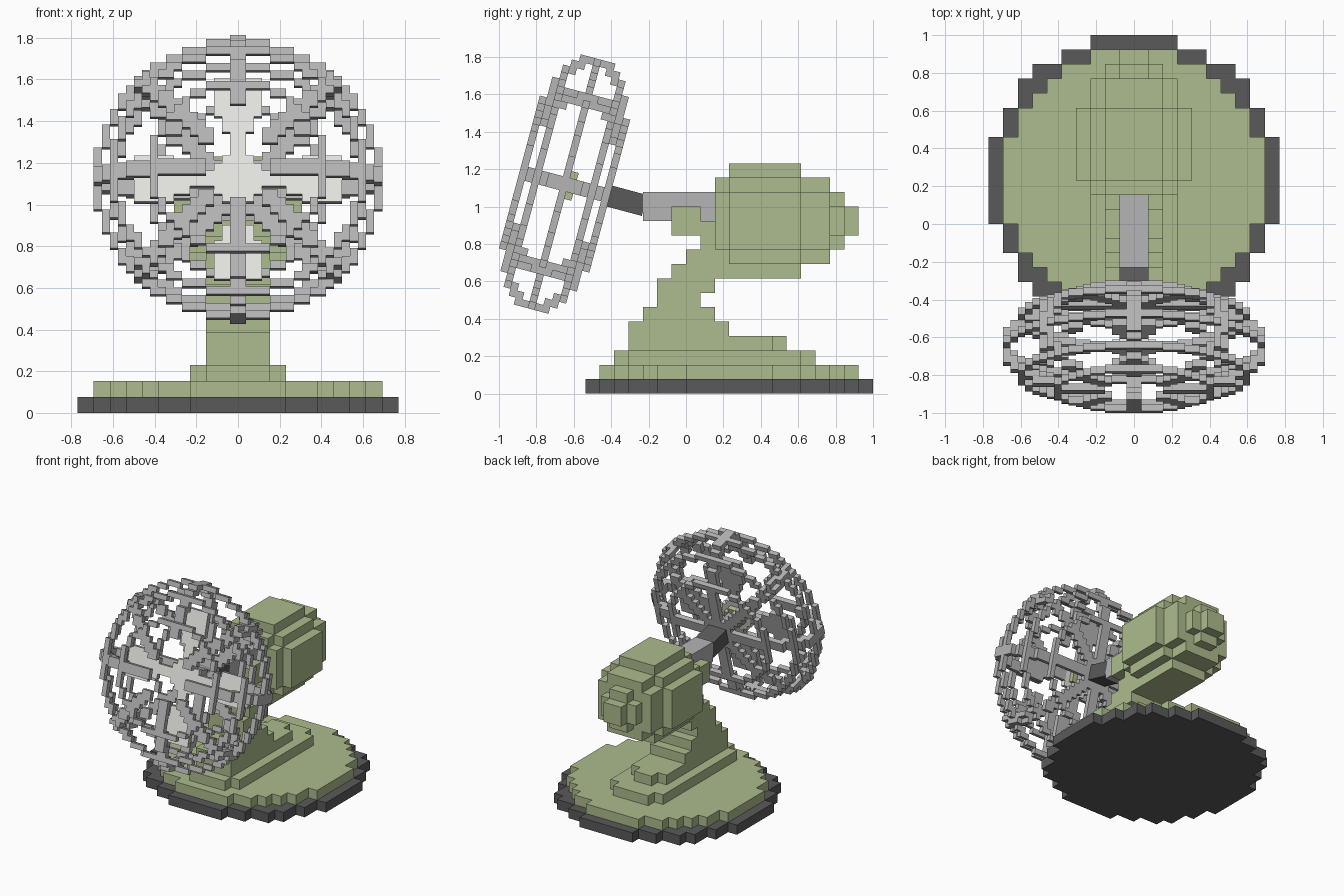
import bpy, math
from mathutils import Matrix, Vector

if "Cube" in bpy.data.objects:
    bpy.data.objects.remove(bpy.data.objects["Cube"])

U = 2 / 26          # body block size
H = U / 2           # fan head block size


def material(name, srgb):
    m = bpy.data.materials.new(name)
    m.diffuse_color = [((c / 255 + 0.055) / 1.055) ** 2.4 for c in srgb] + [1]
    m.use_nodes = True
    m.node_tree.nodes["Principled BSDF"].inputs["Base Color"].default_value = m.diffuse_color
    return m


GREEN = material("sage green", (173, 188, 142))
GREY = material("metal grey", (181, 181, 182))
DARK = material("dark grey", (90, 90, 90))
LIGHT = material("blade off white", (230, 231, 225))

# body grid: column 0 in y is the front of the base; head grid: tilted back
BODY = Matrix.Translation((0, 1 - 20 * U, 0)) @ Matrix.Scale(U, 4)
HEAD = (Matrix.Translation((0, -0.649, 1.12))
        @ Matrix.Rotation(math.radians(-15), 4, 'X') @ Matrix.Scale(H, 4)
        @ Matrix.Translation((0, -.5, 0)))

# the four corners of each cube side, by outward direction
SIDES = {
    (1, 0, 0): ((1, 0, 0), (1, 1, 0), (1, 1, 1), (1, 0, 1)),
    (-1, 0, 0): ((0, 0, 0), (0, 0, 1), (0, 1, 1), (0, 1, 0)),
    (0, 1, 0): ((0, 1, 0), (0, 1, 1), (1, 1, 1), (1, 1, 0)),
    (0, -1, 0): ((0, 0, 0), (1, 0, 0), (1, 0, 1), (0, 0, 1)),
    (0, 0, 1): ((0, 0, 1), (1, 0, 1), (1, 1, 1), (0, 1, 1)),
    (0, 0, -1): ((0, 0, 0), (0, 1, 0), (1, 1, 0), (1, 0, 0)),
}


def blocks(name, cells, grid, mat, front=None):
    """Skin a set of grid cells with only their exposed faces."""
    cells, index, faces, slots = set(cells), {}, [], []
    for x, y, z in sorted(cells):
        for (dx, dy, dz), corners in SIDES.items():
            if (x + dx, y + dy, z + dz) not in cells:
                faces.append([index.setdefault((x + i, y + j, z + k), len(index))
                              for i, j, k in corners])
                slots.append(1 if front and dy < 0 else 0)
    me = bpy.data.meshes.new(name)
    me.from_pydata([grid @ Vector(v) for v in index], [], faces)
    me.materials.append(mat)
    if front:
        me.materials.append(front)      # forward faces get the front colour
        me.polygons.foreach_set("material_index", slots)
    bpy.context.collection.objects.link(bpy.data.objects.new(name, me))


def box(x0, x1, y0, y1, z0, z1):
    return {(x, y, z) for x in range(x0, x1) for y in range(y0, y1)
            for z in range(z0, z1)}


def disc(r):
    n = math.ceil(r)
    return [(a, b) for a in range(-n, n) for b in range(-n, n)
            if math.hypot(a + .5, b + .5) <= r]


# round base: dark foot and green plate
blocks("base_foot", [(a, b + 10, 0) for a, b in disc(10)], BODY, DARK)
blocks("base_plate", [(a, b + 10, 1) for a, b in disc(9)], BODY, GREEN)

# stepped plinths and curved neck, one (z, y start, y end) run per layer
neck = box(-3, 3, 3, 15, 2, 3) | box(-2, 2, 2, 16, 2, 3)
neck |= box(-2, 2, 4, 13, 3, 4) | box(-1, 1, 3, 14, 3, 4)
for z, y0, y1 in ((3, 3, 10), (4, 3, 10), (5, 4, 9), (6, 5, 8), (7, 5, 9),
                  (8, 6, 11), (9, 7, 10), (10, 8, 10), (11, 6, 10), (12, 6, 8)):
    neck |= box(-2, 2, y0, y1, z, z + 1)
blocks("neck", neck, BODY, GREEN)

# motor housing: stacked discs along y
motor = set()
for r, y0, y1 in ((3, 9, 10), (4, 10, 15), (3, 15, 17), (2, 17, 18), (1, 18, 19)):
    motor |= {(a, y, b + 12) for a, b in disc(r) for y in range(y0, y1)}
blocks("motor_housing", motor, BODY, GREEN)

# drive shaft, tilted joint and the axle inside the cage
blocks("drive_shaft", box(-1, 1, 4, 9, 12, 14), BODY, GREY)
blocks("tilt_joint", box(-2, 2, 6, 12, -1, 2), HEAD @ Matrix.Translation((0, 0, -.5)), DARK)
blocks("fan_axle", box(-1, 1, 2, 6, -1, 1), HEAD, GREY)

# cage: rounded shell reduced to five rings and eight ribs
R = [18, 18, 17.6, 17, 16, 14, 11.3, 0]
cage = set()
for d in range(-6, 7):
    s = abs(d)
    for i, k in disc(R[s]):
        a, c = i + .5, k + .5
        r = math.hypot(a, c)
        if r <= R[s + 1] - 1:
            continue
        ring = r > R[s] - 1 and s in (0, 4, 6)
        rib = min(abs(a), abs(c)) < 1 or abs(abs(a) - abs(c)) <= 1
        if d == -6 and (r < 4.5 or abs(a) < 1 and 0 < c < 8):
            rib = False                       # front opening around the hub
        if ring or rib:
            cage.add((i, d, k))
blocks("fan_cage", cage, HEAD, GREY)

# hub and four blades, pale on the front only
blocks("hub_back", [(a, 1, b) for a, b in disc(2)], HEAD, GREEN)
blocks("hub_front", [(a, 0, b) for a, b in disc(3)], HEAD, LIGHT)
blade = box(-1, 1, 0, 1, 3, 6) | box(-2, 2, 0, 1, 6, 8) | box(-3, 3, 0, 1, 8, 13)
blades = set()
for x, y, z in blade:
    blades |= {(x, y, z), (x, y, -1 - z), (z, y, x), (-1 - z, y, x)}
blocks("fan_blades", blades, HEAD, GREY, LIGHT)
